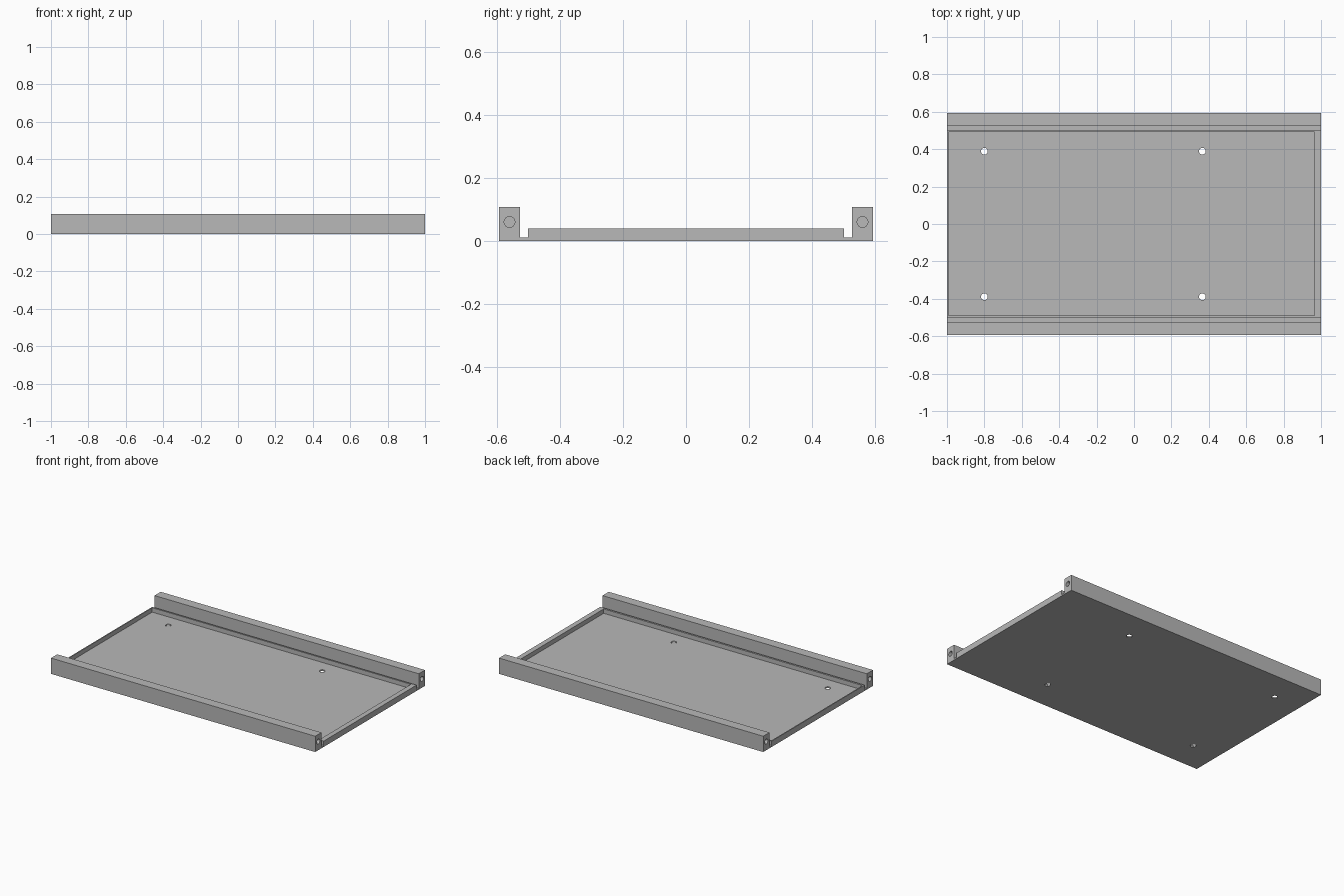
import bpy
import bmesh
from mathutils import Matrix, Vector

if "Cube" in bpy.data.objects:
    bpy.data.objects.remove(bpy.data.objects["Cube"])

grey = bpy.data.materials.new("plain grey")
grey.use_nodes = True
colour = (0.48, 0.48, 0.48, 1)
grey.diffuse_color = colour
grey.node_tree.nodes["Principled BSDF"].inputs["Base Color"].default_value = colour

END = 1.0          # half length
OUTER = 0.593      # outer side of the rails
FLOOR = 0.01       # base plate thickness


def make_object(name, bm):
    bmesh.ops.recalc_face_normals(bm, faces=bm.faces)
    mesh = bpy.data.meshes.new(name)
    bm.to_mesh(mesh)
    bm.free()
    mesh.materials.append(grey)
    obj = bpy.data.objects.new(name, mesh)
    bpy.context.collection.objects.link(obj)
    return obj


def box(name, low, high):
    low, high = Vector(low), Vector(high)
    bm = bmesh.new()
    place = Matrix.Translation((low + high) / 2) @ Matrix.Diagonal((*(high - low), 1))
    bmesh.ops.create_cube(bm, size=1, matrix=place)
    return make_object(name, bm)


def cylinder(name, centre, radius, depth, along_x=False):
    bm = bmesh.new()
    turn = Matrix.Rotation(1.5707963, 4, "Y") if along_x else Matrix.Identity(4)
    bmesh.ops.create_cone(bm, cap_ends=True, segments=32, radius1=radius,
                          radius2=radius, depth=depth,
                          matrix=Matrix.Translation(centre) @ turn)
    return make_object(name, bm)


def cut(target, cutter):
    mod = target.modifiers.new("cut", "BOOLEAN")
    mod.operation = "DIFFERENCE"
    mod.solver = "EXACT"
    mod.object = cutter
    bpy.context.view_layer.objects.active = target
    bpy.ops.object.modifier_apply(modifier=mod.name)
    bpy.data.objects.remove(cutter)


# Extruded section: base plate, side rails, narrow grooves and raised centre
half = [(OUTER, 0), (OUTER, 0.108), (0.526, 0.108), (0.526, FLOOR),
        (0.502, FLOOR), (0.502, 0.04)]
section = half + [(-y, z) for y, z in reversed(half)]
bm = bmesh.new()
face = bm.faces.new([bm.verts.new((-END, y, z)) for y, z in section])
extruded = bmesh.ops.extrude_face_region(bm, geom=[face], use_keep_orig=True)
verts = [v for v in extruded["geom"] if isinstance(v, bmesh.types.BMVert)]
bmesh.ops.translate(bm, verts=verts, vec=(2 * END, 0, 0))
tray = make_object("mounting_tray", bm)

# Shallow pocket with a wide lip at one end
cut(tray, box("pocket_cutter", (-0.993, -0.489, FLOOR), (0.965, 0.491, 0.1)))

for side in (-1, 1):
    # Screw holes through the floor
    for x in (-0.8, 0.365):
        cut(tray, cylinder("floor_hole_cutter", (x, side * 0.389, 0), 0.018, 0.06))
    # Blind holes in the rail ends
    for end in (-END, END):
        cut(tray, cylinder("rail_hole_cutter", (end, side * 0.56, 0.06),
                           0.017, 0.2, along_x=True))

# Smooth hole walls, crisp edges elsewhere
bpy.ops.object.select_all(action="DESELECT")
tray.select_set(True)
bpy.context.view_layer.objects.active = tray
bpy.ops.object.shade_smooth_by_angle(angle=0.52)
